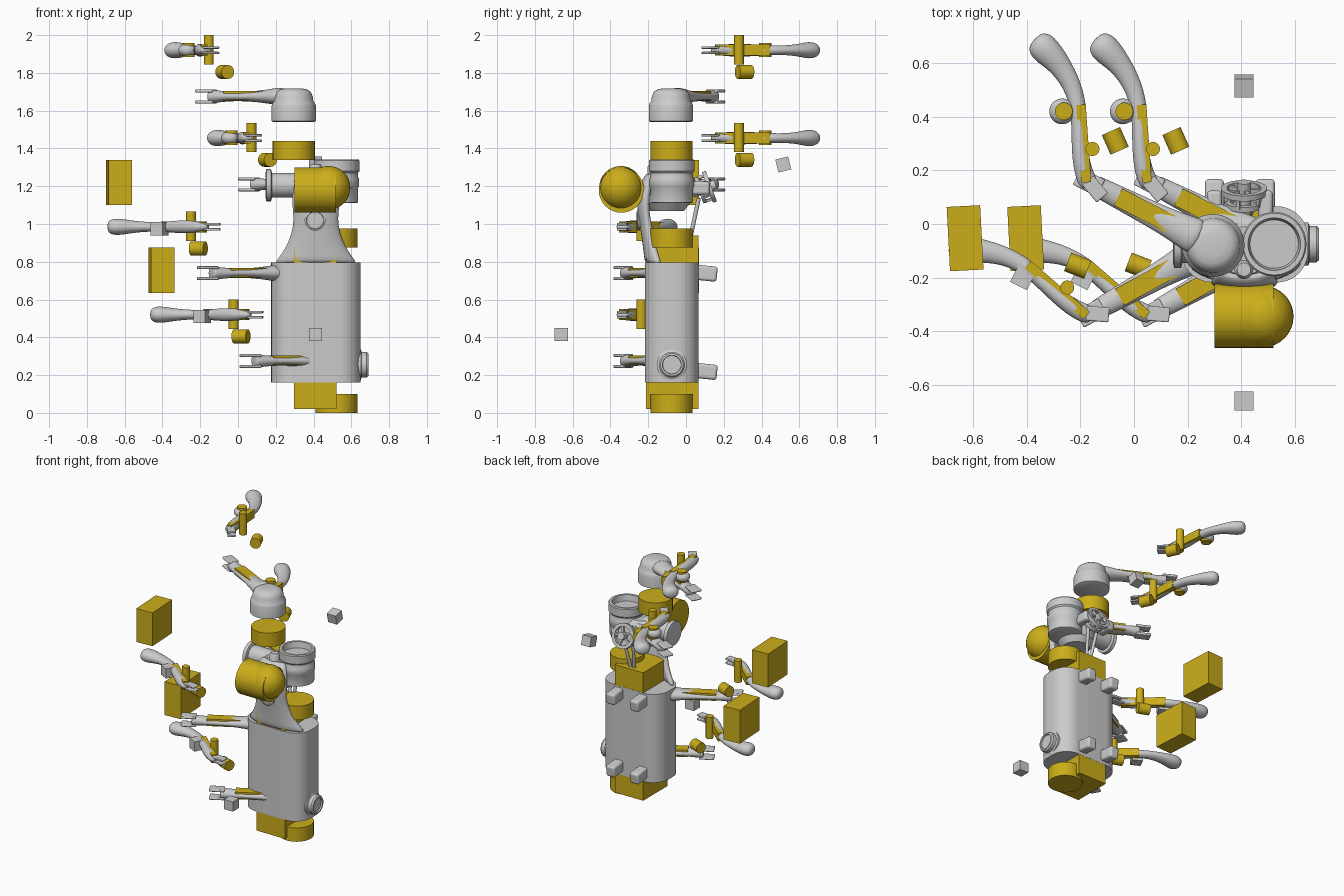
import bpy, bmesh
from math import radians, pi, cos, sin, atan2
from mathutils import Matrix, Vector

if "Cube" in bpy.data.objects:
    bpy.data.objects.remove(bpy.data.objects["Cube"])

gold = bpy.data.materials.new("gold")
gold.diffuse_color = (0.60, 0.42, 0.01, 1)
gold.use_nodes = True
gold.node_tree.nodes["Principled BSDF"].inputs["Base Color"].default_value = gold.diffuse_color
I = Matrix.Identity(4)


def T(x, y, z):
    return Matrix.Translation((x, y, z))


def R(deg, axis):
    return Matrix.Rotation(radians(deg), 4, axis)


def finish(name, bm, M=I, mat=None, angle=35, bevel=0, subsurf=0):
    bmesh.ops.recalc_face_normals(bm, faces=bm.faces)
    me = bpy.data.meshes.new(name)
    bm.to_mesh(me)
    bm.free()
    for p in me.polygons:
        p.use_smooth = True
    me.set_sharp_from_angle(angle=radians(angle))
    ob = bpy.data.objects.new(name, me)
    bpy.context.collection.objects.link(ob)
    ob.matrix_world = M
    if mat:
        me.materials.append(mat)
    if bevel:
        b = ob.modifiers.new("bevel", 'BEVEL')
        b.width, b.segments = bevel, 3
    if subsurf:
        s = ob.modifiers.new("subsurf", 'SUBSURF')
        s.levels = s.render_levels = subsurf
    return ob


def box(name, size, L, M=I, mat=None, bevel=0):
    bm = bmesh.new()
    bmesh.ops.create_cube(bm, size=1, matrix=L @ Matrix.Diagonal((*size, 1)))
    return finish(name, bm, M, mat, bevel=bevel)


def rod(name, r, h, L, M=I, mat=None):
    bm = bmesh.new()
    bmesh.ops.create_cone(bm, cap_ends=True, segments=32, radius1=r, radius2=r, depth=h, matrix=L)
    return finish(name, bm, M, mat)


def ball(name, r, L, M=I, mat=None):
    bm = bmesh.new()
    bmesh.ops.create_uvsphere(bm, u_segments=32, v_segments=16, radius=r, matrix=L)
    return finish(name, bm, M, mat, angle=60)


def skin(bm, rings):
    vs = [[bm.verts.new(p) for p in ring] for ring in rings]
    n = len(vs[0])
    for a, b in zip(vs, vs[1:]):
        for i in range(n):
            bm.faces.new((a[i], a[(i + 1) % n], b[(i + 1) % n], b[i]))
    bm.faces.new(vs[0])
    bm.faces.new(vs[-1])


def lathe(name, profile, M=I, mat=None, n=48):
    bm = bmesh.new()
    skin(bm, [[(r * cos(2 * pi * i / n), r * sin(2 * pi * i / n), z) for i in range(n)]
              for r, z in profile])
    return finish(name, bm, M, mat)


def limb(name, stations, z, M=I):
    # elliptical sections (x, y, half width, half height) along a flat path
    bm, rings = bmesh.new(), []
    for i, (x, y, w, h) in enumerate(stations):
        a, b = stations[max(i - 1, 0)], stations[min(i + 1, len(stations) - 1)]
        d = Vector((b[0] - a[0], b[1] - a[1])).normalized()
        rings.append([(x - d.y * w * 1.05 * cos(t), y + d.x * w * 1.05 * cos(t), z + h * 1.05 * sin(t))
                      for t in [2 * pi * k / 12 for k in range(12)]])
    skin(bm, rings)
    return finish(name, bm, M, angle=80, subsurf=2)


# repeated arm + handle sets: two columns, an upper and a lower set on each
ARM = [(.05, 0, .07, .05), (.10, 0, .065, .045), (.20, 0, .05, .03), (.34, 0, .045, .022),
       (.44, 0, .04, .03), (.49, 0, .038, .036), (.50, 0, .035, .034)]
HANDLE = [(-.16, .14, .032, .018), (-.18, .167, .036, .026), (-.20, .24, .031, .034),
          (-.205, .335, .028, .033), (-.205, .43, .03, .026), (-.23, .52, .034, .024),
          (-.277, .595, .042, .032), (-.32, .64, .054, .043), (-.352, .672, .054, .043),
          (-.372, .69, .03, .025)]
for col in (0, 1):
    for low in (0, 1):
        tag = ("left", "right")[col] + ("_upper", "_lower")[low]
        S = T(.226 * col, 0, -.465 * col - .935 * low)
        A = S @ T(.295, -.08, 1.675) @ R(209 if low else 153, 'Z')
        limb(tag + "_arm", ARM, 0, A)
        for s in (-1, 1):
            box(tag + "_arm_prong", (.10, .07, .016), T(.52, 0, s * .029), A, bevel=.006)
        box(tag + "_arm_insert", (.28, .07, .05), T(.258, 0, .003), A, gold)
        rod(tag + "_collar", .112, .10, T(.295, -.077, 1.39 if not low else 1.45), S, gold)
        # handle swings about its elbow on the lower sets
        H = S @ (T(-.15, -.35, 0) @ R(45, 'Z') @ T(.165, -.13, 0) if low else I)
        limb(tag + "_handle", HANDLE, 1.92, H)
        for s in (-1, 1):
            box(tag + "_handle_prong", (.085, .055, .013), T(-.145, .13, 1.92 + s * .014) @ R(-50, 'Z'),
                H, bevel=.005)
        box(tag + "_handle_insert", (.036, .29, .058), T(-.188, .30, 1.92) @ R(4, 'Z'), H, gold)
        rod(tag + "_upright_pin", .026, .155, T(-.155, .28, 1.9225), H, gold)
        rod(tag + "_cross_pin", .037, .08,
            T(-.07, .31, 1.805) @ Matrix.Rotation(atan2(.9, -.4), 4, 'Z') @ R(90, 'Y'), H, gold)
        if low:
            box(tag + "_marker_cube", (.07, .07, .07), T(-.415, -.2, 1.91) @ R(-27, 'Z'), S)
            box(tag + "_block", (.125, .24, .24), T(-.63, -.053, 2.155) @ R(3, 'Z'), S, gold)
        else:
            ball(tag + "_trigger", .048, T(-.268, .42, 1.92) @ Matrix.Diagonal((1, 1, .75, 1)), H)
            rod(tag + "_trigger_core", .033, .075, T(-.262, .42, 1.922), H, gold)

# main tank: rounded slab
bm, ring = bmesh.new(), []
for cx, cy, a0 in ((.533, -.05, 0), (.292, -.05, 90), (.292, -.102, 180), (.533, -.102, 270)):
    ring += [(cx + .116 * cos(radians(a0 + 9 * k)), cy + .116 * sin(radians(a0 + 9 * k))) for k in range(11)]
skin(bm, [[(x, y, z) for x, y in ring] for z in (.16, .795)])
finish("tank_body", bm)
box("tank_core", (.225, .276, .92), T(.408, -.073, .48), mat=gold)

# front neck: bowed plate that narrows upward
NECK = [(.79, .235, -.218), (.83, .20, -.222), (.88, .165, -.228), (.95, .135, -.238), (1.03, .122, -.25),
        (1.10, .135, -.262), (1.20, .13, -.25), (1.28, .10, -.21)]
bm = bmesh.new()
rows = [[bm.verts.new((.412 + w * u / 5, y + .07 * abs(u / 5) ** 3 * w / .235, z)) for u in range(-5, 6)]
        for z, w, y in NECK]
for a, b in zip(rows, rows[1:]):
    for i in range(10):
        bm.faces.new((a[i], a[i + 1], b[i + 1], b[i]))
neck = finish("front_neck", bm, angle=60)
m = neck.modifiers.new("thickness", 'SOLIDIFY')
m.thickness, m.offset = .04, -1
m = neck.modifiers.new("subsurf", 'SUBSURF')
m.levels = m.render_levels = 1
lathe("neck_badge", [(.055, 0), (.055, .012), (.046, .016), (.044, .010)], T(.408, -.243, 1.02) @ R(90, 'X'))
lathe("neck_collar", [(.09, 1.07), (.12, 1.11), (.12, 1.23), (.09, 1.26)], T(.41, -.10, 0))
lathe("neck_peg", [(.035, 1.2), (.035, 1.30), (.025, 1.315)], T(.41, -.17, 0))

# capped left column and open right column
lathe("left_cap", [(.108, 1.54), (.117, 1.545), (.117, 1.625), (.112, 1.64), (.104, 1.65), (.101, 1.675),
                   (.09, 1.70), (.07, 1.713), (.04, 1.718)], T(.295, -.08, 0))
lathe("right_cup", [(.10, 1.11), (.112, 1.115), (.112, 1.19), (.118, 1.20), (.118, 1.24), (.112, 1.25),
                    (.112, 1.27), (.12, 1.28), (.12, 1.335), (.115, 1.342), (.098, 1.342), (.09, 1.30)],
      T(.523, -.075, 0))

# side nozzles
NOZZLE = [(.08, 0), (.08, .02), (.068, .025), (.068, .05), (.06, .06), (.05, .06), (.048, .05)]
lathe("right_nozzle", NOZZLE, T(.63, -.075, .255) @ R(90, 'Y'))
lathe("left_nozzle", [(.065, -.12), (.065, .08), (.085, .085), (.085, .11), (.06, .115)],
      T(.26, -.08, 1.205) @ R(-90, 'Y'))

# front pod
rod("front_pod", .12, .22, T(.41, -.342, 1.18) @ R(90, 'Y'), mat=gold)
ball("front_pod_dome", .115, T(.48, -.345, 1.192), mat=gold)

# back lugs
for x in (.30, .49):
    for z in (.74, .22):
        box("back_lug", (.07, .13, .08), T(x, .10, z) @ R(-6, 'X'), bevel=.014)
    box("top_lug", (.055, .11, .07), T(x, .07, 1.19), bevel=.014)

# rear hand wheel with spokes and stays
W = T(.41, .105, 1.19) @ R(-70, 'X')
for r, t, z in ((.075, .011, .02), (.062, .010, -.03)):
    lathe("wheel_ring", [(r - t, z - t), (r + t, z - t), (r + t, z + t), (r - t, z + t), (r - t, z - t)], W)
rod("wheel_hub", .026, .13, T(0, 0, -.01), W)
for k in range(5):
    box("wheel_spoke", (.07, .014, .016), R(72 * k, 'Z') @ T(.04, 0, .02), W)
    box("wheel_strut", (.014, .014, .06), R(72 * k + 36, 'Z') @ T(.068, 0, 0), W)
for s in (-1, 1):
    rod("wheel_stay", .011, .22, T(.41 + s * .025, .045, 1.03) @ R(s * 6, 'Y') @ R(-12, 'X'))

# loose marker cubes
box("rear_marker_cube", (.07, .07, .07), T(.41, .515, 1.315) @ R(14, 'X'))
box("front_marker_cube", (.07, .07, .07), T(.41, -.66, .415))
